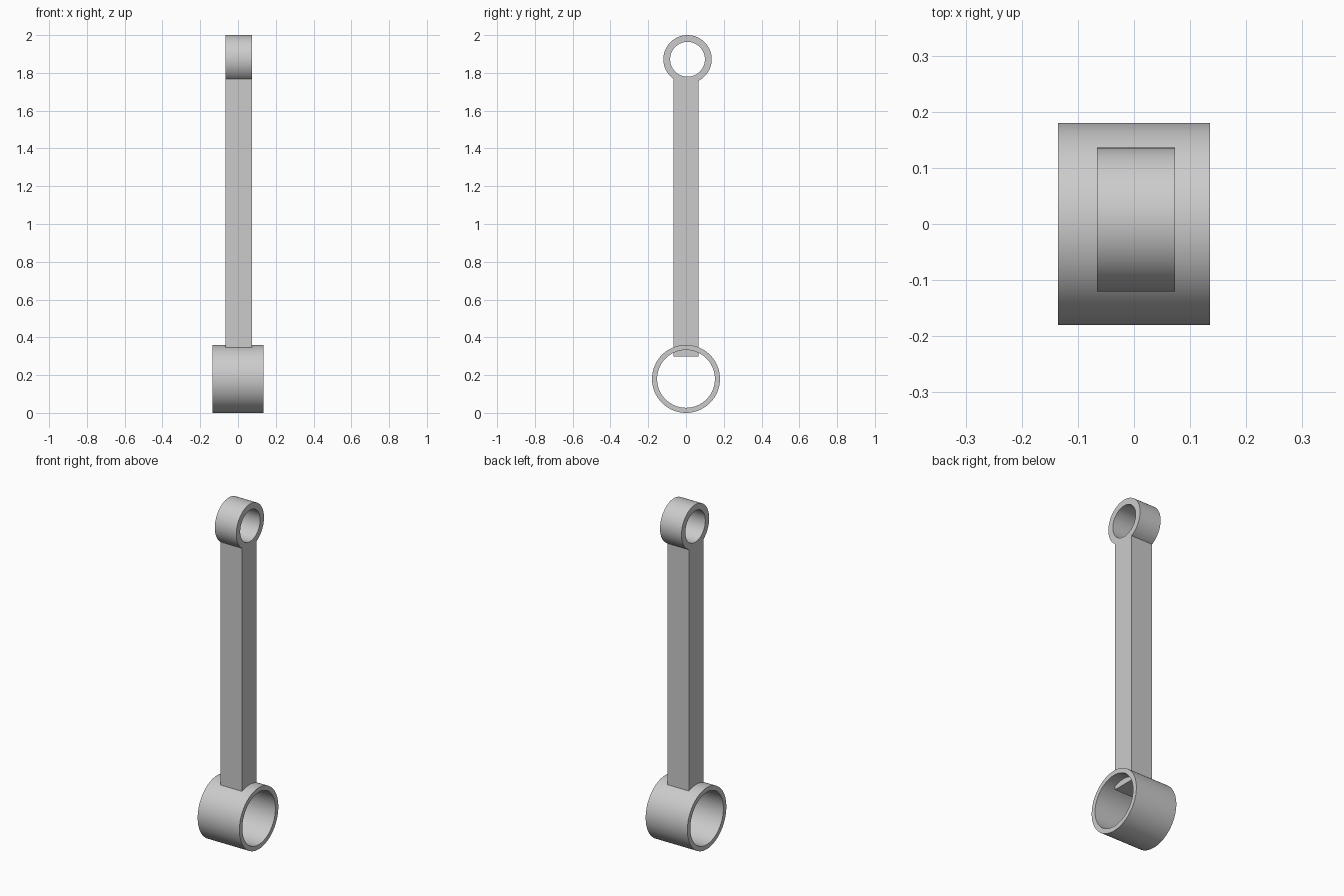
import bpy
import bmesh
import math

cube = bpy.data.objects.get("Cube")
if cube:
    bpy.data.objects.remove(cube, do_unlink=True)

GREY = (0.6, 0.6, 0.6, 1.0)
steel = bpy.data.materials.new("plain grey")
steel.use_nodes = True
steel.diffuse_color = GREY
steel.node_tree.nodes["Principled BSDF"].inputs["Base Color"].default_value = GREY


def add_object(name, bm):
    bmesh.ops.recalc_face_normals(bm, faces=bm.faces)
    mesh = bpy.data.meshes.new(name)
    bm.to_mesh(mesh)
    bm.free()
    mesh.materials.append(steel)
    obj = bpy.data.objects.new(name, mesh)
    bpy.context.collection.objects.link(obj)
    return obj


def add_ring(name, x0, x1, y, z, outer, inner, segments=96):
    """Hollow bearing ring along x, spun from its rectangular section."""
    bm = bmesh.new()
    section = [(x0, inner), (x1, inner), (x1, outer), (x0, outer)]
    verts = [bm.verts.new((x, y, z + r)) for x, r in section]
    edges = [bm.edges.new((verts[i], verts[(i + 1) % 4])) for i in range(4)]
    bmesh.ops.spin(bm, geom=verts + edges, cent=(0, y, z), axis=(1, 0, 0),
                   angle=math.tau, steps=segments, use_merge=True)
    bmesh.ops.remove_doubles(bm, verts=bm.verts, dist=1e-5)
    obj = add_object(name, bm)
    bpy.ops.object.select_all(action="DESELECT")
    obj.select_set(True)
    bpy.context.view_layer.objects.active = obj
    bpy.ops.object.shade_smooth_by_angle(angle=math.radians(30))


def add_box(name, low, high):
    bm = bmesh.new()
    bmesh.ops.create_cube(bm, size=1)
    for v in bm.verts:
        v.co = [(a + b) / 2 + c * (b - a) for a, b, c in zip(low, high, v.co)]
    add_object(name, bm)


# Large bearing at the bottom, small one at the top
add_ring("big_end_ring", -0.135, 0.135, 0, 0.18, 0.18, 0.153)
add_ring("small_end_ring", -0.066, 0.073, 0.008, 1.872, 0.128, 0.092)

# Square shaft, its lower end poking into the large bore
add_box("shaft", (-0.066, -0.067, 0.298), (0.073, 0.067, 1.777))
